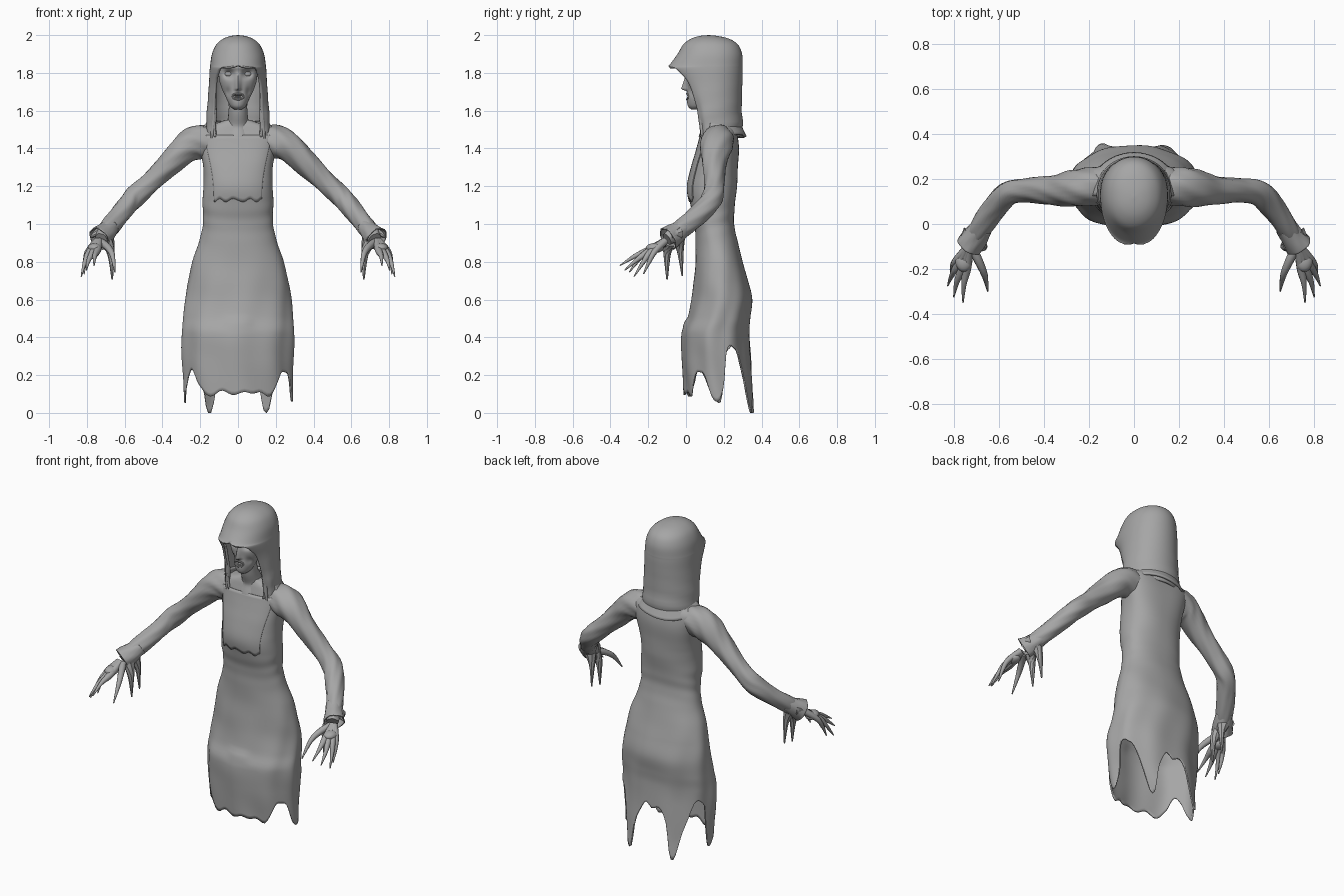
import bpy
import bmesh
import math
from math import sin, cos, pi, radians, exp
from mathutils import Vector

default_cube = bpy.data.objects.get("Cube")
if default_cube:
    bpy.data.objects.remove(default_cube, do_unlink=True)

# One grey for the whole figure
grey = bpy.data.materials.new("plain grey")
grey.use_nodes = True
grey.diffuse_color = (0.38, 0.38, 0.38, 1)
grey.node_tree.nodes["Principled BSDF"].inputs["Base Color"].default_value = grey.diffuse_color


def finish(name, mesh_builder, thickness=0.0, crease=40):
    """Turn a bmesh into a shaded object, with optional cloth thickness."""
    bmesh.ops.remove_doubles(mesh_builder, verts=mesh_builder.verts, dist=0.0004)
    bmesh.ops.recalc_face_normals(mesh_builder, faces=mesh_builder.faces)
    mesh = bpy.data.meshes.new(name)
    mesh_builder.to_mesh(mesh)
    mesh_builder.free()
    mesh.materials.append(grey)
    mesh.shade_smooth()
    mesh.set_sharp_from_angle(angle=radians(crease))
    part = bpy.data.objects.new(name, mesh)
    bpy.context.collection.objects.link(part)
    if thickness:
        shell = part.modifiers.new("cloth thickness", 'SOLIDIFY')
        shell.thickness = thickness
        shell.offset = -1


def loft(name, rings, closed=True, cap_start=False, cap_end=False, thickness=0.0):
    """Skin a list of point rings."""
    builder = bmesh.new()
    rows = [[builder.verts.new(point) for point in ring] for ring in rings]
    count = len(rows[0])
    for upper, lower in zip(rows, rows[1:]):
        for i in range(count if closed else count - 1):
            j = (i + 1) % count
            builder.faces.new((upper[i], upper[j], lower[j], lower[i]))
    if cap_start:
        builder.faces.new(rows[0])
    if cap_end:
        builder.faces.new(rows[-1])
    finish(name, builder, thickness)


def blend(rows, position):
    """Smooth interpolation through rows, at a fractional row position."""
    last = len(rows) - 1
    i = min(int(position), last - 1)
    t = position - i
    a, b, c, d = (rows[max(0, min(last, k))] for k in range(i - 1, i + 3))
    return [q + t / 2 * (r - p + t * (2 * p - 5 * q + 4 * r - s + t * (3 * (q - r) + s - p)))
            for p, q, r, s in zip(a, b, c, d)]


def lookup(rows, key):
    """Interpolate rows sorted by their first number."""
    key = max(rows[0][0], min(rows[-1][0], key))
    for i, (low, high) in enumerate(zip(rows, rows[1:])):
        if key <= high[0]:
            return blend(rows, i + (key - low[0]) / (high[0] - low[0]))


def tube(name, path, sides=12, steps=5, wrinkle=0.0, capped=True, thickness=0.0):
    """Round limb along (x, y, z, radius) points."""
    total = (len(path) - 1) * steps
    samples = [blend(path, i / steps) for i in range(total + 1)]
    rings = []
    for i, sample in enumerate(samples):
        centre = Vector(sample[:3])
        ahead, behind = samples[min(i + 1, total)], samples[max(i - 1, 0)]
        along = (Vector(ahead[:3]) - Vector(behind[:3])).normalized()
        side = along.cross(Vector((0.3, 0.4, 1))).normalized()
        up = side.cross(along)
        ring = []
        for k in range(sides):
            a = 2 * pi * k / sides
            radius = sample[3] * (1 + wrinkle * sin(4 * a + i * 0.12) * sin(i * 0.35 + 2 * a))
            ring.append(centre + radius * (cos(a) * side + sin(a) * up))
        rings.append(ring)
    loft(name, rings, True, capped, capped, thickness)


def ball(name, centre, size):
    builder = bmesh.new()
    bmesh.ops.create_uvsphere(builder, u_segments=20, v_segments=12, radius=1)
    bmesh.ops.scale(builder, vec=size, verts=builder.verts)
    bmesh.ops.translate(builder, vec=centre, verts=builder.verts)
    finish(name, builder)


def rounded(value, power):
    return math.copysign(abs(value) ** power, value)


def ramp(value):
    return max(0, min(1, value))


# Gown outline: height, half width, front y, back y
GOWN = [(0, .285, .0, .378), (.1, .286, -.01, .366), (.3, .294, -.02, .345), (.43, .295, -.02, .338),
        (.5, .291, .01, .343), (.6, .28, .03, .35), (.7, .265, .04, .328), (.8, .243, .05, .3),
        (.9, .207, .05, .275), (1, .187, .045, .255), (1.12, .187, .02, .26), (1.2, .182, .01, .27),
        (1.3, .185, .03, .275), (1.4, .2, .06, .28), (1.48, .21, .08, .27), (1.52, .16, .09, .25),
        (1.55, .07, .1, .22)]
# Torn hem: degrees away from the front, height
HEM = [(0, .1), (20, .11), (34, .09), (44, .15), (54, .22), (67, .2), (78, .09), (89, .06),
       (98, .16), (107, .33), (125, .34), (136, .2), (146, .01), (152, .02), (160, .2),
       (171, .3), (180, .28)]


def gown_point(angle, z, proud=0.0):
    _, wide, front, back = lookup(GOWN, z)
    skirt = ramp((0.9 - z) * 2)
    power = 0.84 + 0.12 * ramp((1.1 - z) * 2.5) - 0.14 * ramp((z - 1.25) * 6)
    ribs = 0.008 * exp(-((z - 1.03) / 0.08) ** 2) * sin(75 * z + 3 * cos(angle))
    fold = 1 + skirt * 0.018 * sin(9 * angle + 2 * sin(5 * z)) + 0.006 * sin(23 * z + 4 * angle) + ribs
    x = (wide + proud) * fold * rounded(sin(angle), power)
    y = (front + back) / 2 - ((back - front) / 2 + proud) * fold * rounded(cos(angle), power)
    if cos(angle) > 0:
        y -= 0.01 * exp(-((z - 0.48) / 0.02) ** 2 - (x / 0.07) ** 4)
    return x, y, z


def hem_height(angle):
    degrees = abs((math.degrees(angle) + 180) % 360 - 180)
    return max(0, lookup(HEM, degrees)[1] + 0.008 * sin(17 * angle))


# Gown: torso and torn skirt in one skin
columns = [2 * pi * i / 112 for i in range(112)]
gown = [[gown_point(a, 1.55 - 0.0125 * row) for a in columns] for row in range(81)]
for row in range(1, 23):
    gown.append([gown_point(a, 0.55 + (hem_height(a) - 0.55) * row / 22) for a in columns])
loft("gown", gown, cap_start=True, thickness=0.008)

# Chest panel with an uneven lower edge
panel = []
for row in range(19):
    t = row / 18
    spread = radians(50 - 12 * t)
    panel.append([gown_point(spread * k / 16, 1.47 - t * (0.345 + 0.009 * sin(k * 0.7)), 0.005)
                  for k in range(-16, 17)])
loft("chest_panel", panel, closed=False, thickness=0.005)

# Hood: height, half width, middle y, front reach, back reach, opening angle
HOOD = [(1.46, .16, .13, .075, .155, .8), (1.52, .168, .13, .085, .17, .84),
        (1.62, .163, .13, .115, .165, .9), (1.74, .154, .13, .175, .168, .9),
        (1.8, .151, .13, .22, .17, .78), (1.828, .149, .13, .235, .17, .62),
        (1.843, .147, .13, .217, .17, 0), (1.9, .138, .13, .175, .167, 0),
        (1.95, .115, .13, .145, .145, 0), (1.98, .08, .125, .1, .105, 0), (1.995, .04, .12, .05, .05, 0),
        (2, 0, .12, 0, 0, 0)]
hood = []
for i in range((len(HOOD) - 1) * 4 + 1):
    z, wide, middle, front, back, opening = blend(HOOD, i / 4)
    opening = max(0.0, opening)
    ring = []
    for k in range(65):
        a = opening + (2 * pi - 2 * opening) * k / 64
        reach = front if cos(a) > 0 else back
        drape = ramp((1.75 - z) * 4)
        sag = 1 + drape * (0.015 * sin(z * 60 + 3 * cos(a)) + 0.03 * max(0, cos(a)) * sin(14 * abs(a - pi)))
        ring.append((wide * sag * sin(a), middle - reach * sag * rounded(cos(a), 0.9), z))
    hood.append(ring)
loft("hood", hood, closed=False, thickness=0.012)

# Collar rolled around the back of the neck
collar = []
for row in range(7):
    t = row / 6
    ring = []
    for k in range(41):
        a = radians(85 + 190 * k / 40)
        lift = 0.02 * cos(a)
        ring.append(((0.15 + 0.05 * t) * sin(a), 0.14 - (0.145 + 0.035 * t) * cos(a),
                     1.56 - 0.075 * t + lift + 0.008 * sin(3 * a) * t))
    collar.append(ring)
loft("collar", collar, closed=False, thickness=0.012)

# Head outline: height, middle y, half width, half depth
HEAD = [(1.605, .05, .018, .02), (1.625, .06, .042, .05), (1.67, .075, .064, .071),
        (1.71, .085, .083, .077), (1.76, .09, .099, .085), (1.81, .095, .102, .093),
        (1.87, .1, .092, .09), (1.91, .1, .06, .06)]
head = []
for i in range(57):
    z, middle, wide, deep = blend(HEAD, i / 8)
    ring = []
    for k in range(72):
        a = 2 * pi * k / 72
        x, y = wide * sin(a), middle - deep * cos(a)
        if cos(a) > 0:
            # Sunken sockets, hollow cheeks, open mouth, brow and nose
            y += 0.034 * exp(-((abs(x) - .048) / .025) ** 2 - ((z - 1.795) / .02) ** 2)
            y += 0.014 * exp(-((abs(x) - .055) / .014) ** 2 - ((z - 1.695) / .025) ** 2)
            y += 0.025 * exp(-(x / .022) ** 4 - ((z - 1.675) / .01) ** 2)
            y -= 0.008 * exp(-((z - 1.83) / .012) ** 2) * cos(a)
            bridge = ramp((1.80 - z) / 0.09)
            y -= 0.036 * bridge * exp(-(x / .013) ** 2) * exp(-(max(0, 1.715 - z) / .008) ** 2)
        ring.append((x, y, z))
    head.append(ring)
loft("head", head, cap_start=True, cap_end=True)
tube("neck", [(0, .1, 1.68, .05), (0, .11, 1.6, .05), (0, .14, 1.53, .06), (0, .15, 1.47, .085)], 20)

# Mouth: lip ring and teeth
lips = [(.03 * sin(a), .012 - .007 * cos(a) ** 2, 1.675 + .016 * cos(a), .005)
        for a in (2 * pi * k / 12 for k in range(13))]
tube("lips", lips, 8, 2)
for k in range(-2, 3):
    for label, z in (("upper", 1.684), ("lower", 1.666)):
        ball(f"{label}_tooth_{k + 3}", (k * .007, .012 + .001 * k * k, z), (.0035, .004, .006))

# Arms, hands and details mirrored on both sides
ARM = [(.03, .17, 1.43, .07), (.12, .17, 1.435, .08), (.2, .167, 1.435, .087), (.27, .16, 1.405, .081),
       (.36, .15, 1.32, .065), (.47, .15, 1.215, .054), (.56, .135, 1.13, .056), (.63, .06, 1.045, .052),
       (.69, -.03, .97, .048), (.725, -.1, .92, .034)]
CUFF = [(.675, -.01, .985, .046), (.705, -.055, .95, .055), (.733, -.095, .922, .063)]
FINGERS = {
    "index": [(.735, -.11, .91, .02), (.745, -.2, .86, .02), (.758, -.27, .83, .012), (.762, -.35, .78, .003)],
    "middle": [(.74, -.11, .91, .02), (.766, -.2, .852, .02), (.79, -.26, .81, .012), (.803, -.325, .755, .003)],
    "ring": [(.745, -.11, .91, .02), (.788, -.19, .848, .018), (.81, -.225, .8, .012), (.83, -.275, .722, .003)],
    "little": [(.745, -.11, .91, .02), (.795, -.165, .855, .016), (.81, -.195, .8, .011), (.815, -.225, .735, .003)],
    "thumb": [(.72, -.11, .9, .022), (.69, -.17, .878, .019), (.665, -.23, .835, .014), (.652, -.3, .745, .003)],
}
RAGS = [[(.695, -.09, .9, .036), (.672, -.1, .84, .02), (.666, -.1, .705, .004)],
        [(.69, -.04, .92, .036), (.672, -.03, .855, .018), (.668, -.02, .725, .004)],
        [(.735, -.04, .95, .034), (.758, -.06, .945, .018), (.778, -.07, .93, .004)]]

for label, side in (("left", 1), ("right", -1)):
    def mirrored(path):
        return [(side * x, y, z, r) for x, y, z, r in path]
    tube(f"{label}_sleeve", mirrored(ARM), 28, 8, wrinkle=0.07)
    tube(f"{label}_cuff", mirrored(CUFF), 20, 6, wrinkle=0.08, capped=False, thickness=0.006)
    for finger, path in FINGERS.items():
        tube(f"{label}_{finger}_finger", mirrored(path), 10, 5)
    ball(f"{label}_palm", (side * .758, -.165, .873), (.038, .048, .026))
    for number, path in enumerate(RAGS):
        tube(f"{label}_cuff_rag_{number + 1}", mirrored(path), 8, 4)
    ball(f"{label}_eye", (side * .048, .046, 1.794), (.023, .014, .014))
    # Strand of loose cloth hanging inside the hood
    tube(f"{label}_hood_strand", mirrored([(.12, .05, 1.74, .006), (.124, .07, 1.64, .011),
                                           (.128, .085, 1.55, .015), (.14, .085, 1.45, .005)]), 10, 5)
